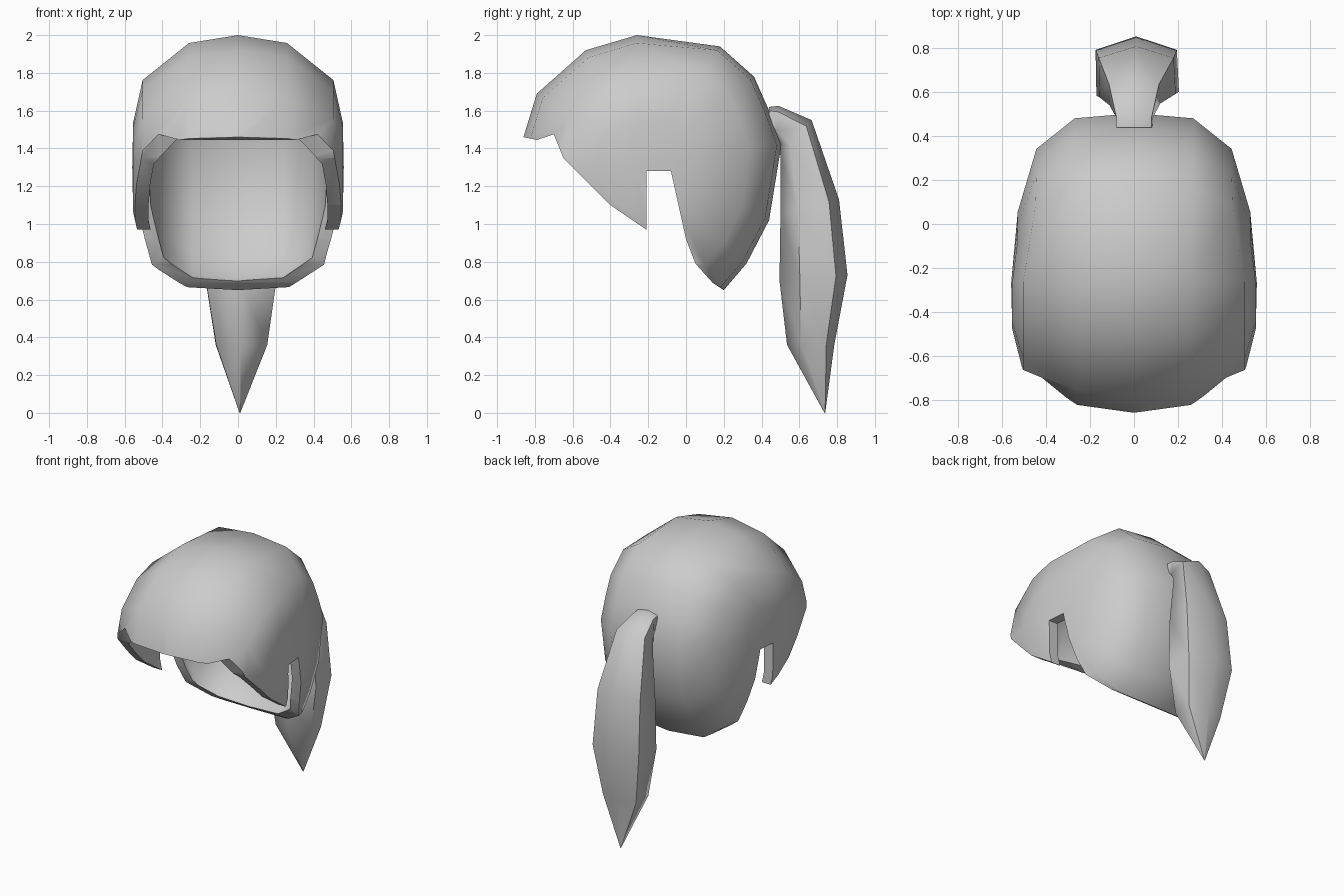
import bpy, bmesh
from mathutils import Vector

if "Cube" in bpy.data.objects:
    bpy.data.objects.remove(bpy.data.objects["Cube"], do_unlink=True)

GREY = (0.6, 0.6, 0.6, 1)
mat = bpy.data.materials.new("hair grey")
mat.use_nodes = True
mat.diffuse_color = GREY
mat.node_tree.nodes["Principled BSDF"].inputs["Base Color"].default_value = GREY


def make_object(name, bm):
    bmesh.ops.remove_doubles(bm, verts=bm.verts, dist=0.0005)
    bmesh.ops.recalc_face_normals(bm, faces=bm.faces)
    mesh = bpy.data.meshes.new(name)
    bm.to_mesh(mesh)
    bm.free()
    mesh.materials.append(mat)
    obj = bpy.data.objects.new(name, mesh)
    bpy.context.collection.objects.link(obj)
    return obj


def loft(bm, rings, closed_ends=False):
    """Skin a list of equal closed rings with quads."""
    rows = [[bm.verts.new(p) for p in ring] for ring in rings]
    n = len(rows[0])
    for a, b in zip(rows, rows[1:]):
        for i in range(n):
            j = (i + 1) % n
            bm.faces.new((a[i], a[j], b[j], b[i]))
    if closed_ends:
        bm.faces.new(rows[0])
        bm.faces.new(rows[-1])


def smooth(obj, angle):
    bpy.ops.object.select_all(action="DESELECT")
    obj.select_set(True)
    bpy.context.view_layer.objects.active = obj
    bpy.ops.object.shade_smooth_by_angle(angle=angle)


# Hair cap: centre profile (y, z) shrunk towards a pole on each side
PROFILE = [(-.885, 1.38), (-.79, 1.69), (-.53, 1.92), (-.26, 2.0), (.18, 1.94),
           (.36, 1.78), (.44, 1.6), (.505, 1.42), (.44, 1.02), (.32, .79),
           (.2, .65), (0, .56), (-.3, .6), (-.6, .8), (-.8, 1.1)]
POLE = Vector((-.27, 1.3))
# (half width, scale) of each ring, at the front and at the back
FRONT = [(0, 1), (.26, .94), (.505, .66), (.555, .34), (.56, 0)]
BACK = [(0, 1), (.27, .97), (.445, .79), (.53, .42), (.56, 0)]


def cap_ring(k, side):
    ring = []
    for y, z in PROFILE:
        back = min(1, max(0, (y + .1) / .3))
        x, scale = Vector(FRONT[k]).lerp(Vector(BACK[k]), back)
        p = POLE + (Vector((y, z)) - POLE) * scale
        ring.append((side * x, p.x, p.y))
    return ring


last = len(FRONT) - 1
rings = [cap_ring(k, -1) for k in range(last, 0, -1)]
rings += [cap_ring(k, 1) for k in range(last + 1)]
bm = bmesh.new()
loft(bm, rings)
cap = make_object("hair_cap", bm)
shell = cap.modifiers.new("thickness", "SOLIDIFY")
shell.thickness = .07
shell.offset = -1
shell.use_even_offset = True

# Cutter: face opening, cheek locks and ear notches
OPENING = [(-1.1, 1.5), (-.86, 1.46), (-.79, 1.445), (-.7, 1.475), (-.65, 1.35),
           (-.4, 1.1), (-.21, .97), (-.21, 1.28), (-.08, 1.28), (0, .92),
           (.05, .79), (.14, .69), (.2, .65), (.5, .45), (.5, .2), (-1.1, .2)]
bm = bmesh.new()
loft(bm, [[(x, y, z) for y, z in OPENING] for x in (-1, 1)], True)
cutter = make_object("opening_cutter", bm)
cutter.hide_render = True
cut = cap.modifiers.new("opening", "BOOLEAN")
cut.operation = "DIFFERENCE"
cut.solver = "EXACT"
cut.object = cutter

# Bake the cut and drop the cutter
bpy.context.view_layer.update()
baked = bpy.data.meshes.new_from_object(
    cap.evaluated_get(bpy.context.evaluated_depsgraph_get()))
cap.modifiers.clear()
cap.data = baked
bpy.data.objects.remove(cutter, do_unlink=True)
smooth(cap, .8)

# Ponytail: front point, back point, half width and sideways shift per section
SECTIONS = [((.44, 1.5), (.44, 1.62), .085, 0), ((.48, 1.44), (.49, 1.625), .085, 0),
            ((.5, 1.36), (.665, 1.55), .12, 0), ((.5, 1.05), (.81, 1.13), .18, .01),
            ((.495, .7), (.855, .73), .195, .01), ((.535, .36), (.785, .36), .14, .015),
            ((.733, 0), (.737, 0), .002, .01)]
OUTLINE = [(0, 0), (1, .3), (.95, .83), (0, 1), (-.95, .83), (-.93, .25)]
rings = []
for front, back, width, shift in SECTIONS:
    f, b = Vector(front), Vector(back)
    rings.append([(u * width + shift, *f.lerp(b, v)) for u, v in OUTLINE])
bm = bmesh.new()
loft(bm, rings, True)
ponytail = make_object("ponytail", bm)
smooth(ponytail, 1.1)
